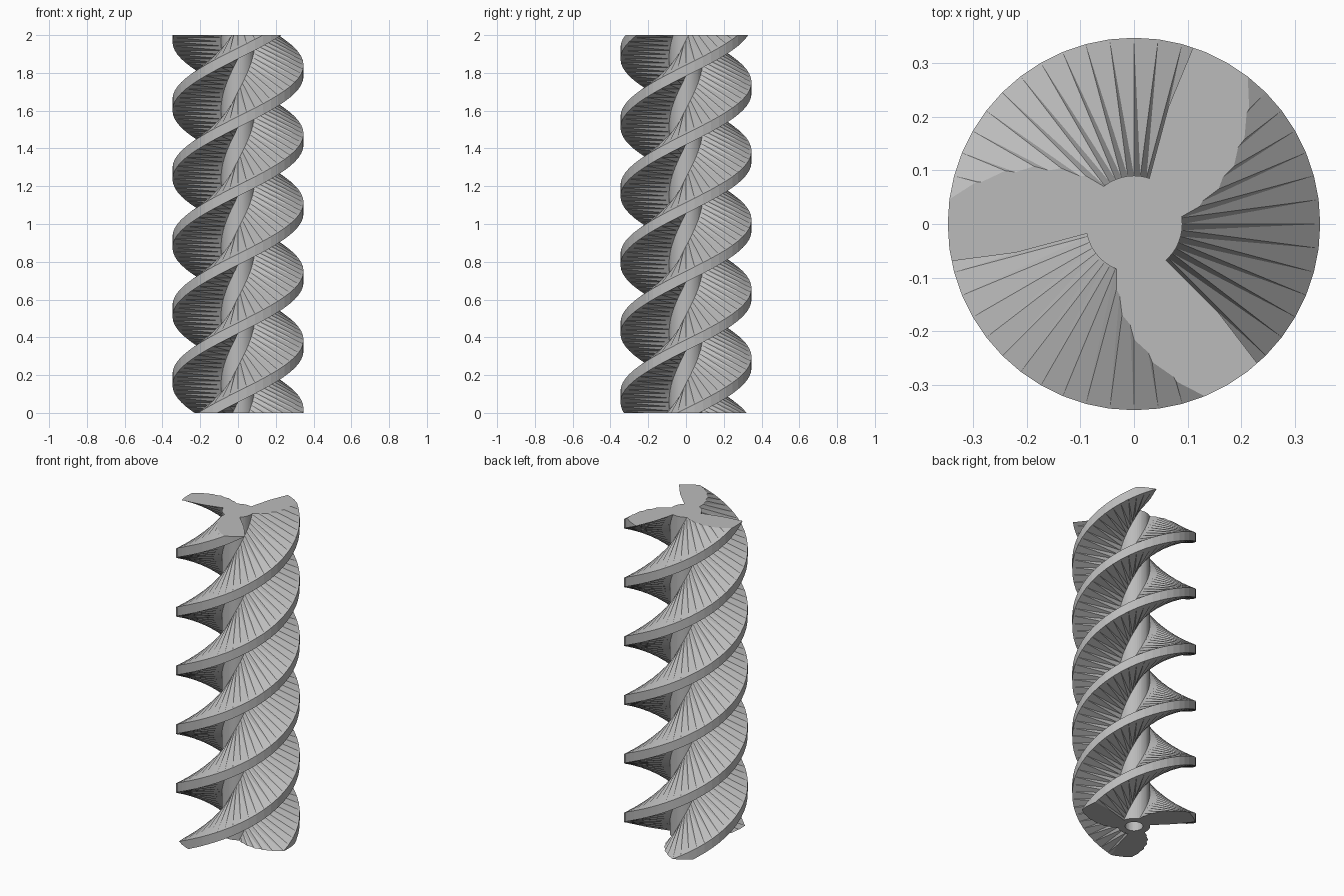
import bpy, bmesh, math
from mathutils import Vector

if "Cube" in bpy.data.objects:
    bpy.data.objects.remove(bpy.data.objects["Cube"], do_unlink=True)

HEIGHT = 2.0
TIP, ROOT, BORE = 0.347, 0.09, 0.05   # radii
STARTS, SIDES = 3, 48
LEAD = HEIGHT * 6 / 11                # rise per full turn
RIM, FOOT = 0.058, 0.19               # flight thickness at tip and root
PHASE = math.radians(71.5)            # underside angle at the top end
BORE_DEPTH = 0.3

steel = bpy.data.materials.new("grey_metal")
steel.use_nodes = True
grey = (0.5, 0.5, 0.5, 1)
steel.diffuse_color = grey
steel.node_tree.nodes["Principled BSDF"].inputs["Base Color"].default_value = grey


def polar(r, a, z):
    return Vector((r * math.cos(a), r * math.sin(a), z))


bm = bmesh.new()

# Flights: sweep underside, rim, sloped top and the core strip up to the next start
pitch = LEAD / STARTS
section = [(ROOT, 0), (TIP, 0), (TIP, RIM), (ROOT, FOOT), (ROOT, pitch)]
for start in range(STARTS):
    previous = None
    for i in range(-3 * SIDES, 2 * SIDES):
        a = math.tau * i / SIDES
        base = HEIGHT + (a - PHASE) * LEAD / math.tau + start * pitch
        column = [bm.verts.new(polar(r, a, base + dz)) for r, dz in section]
        if previous:
            for j in range(len(section) - 1):
                p, q, s, t = previous[j], column[j], column[j + 1], previous[j + 1]
                if section[j][0] <= section[j + 1][0]:
                    bm.faces.new((p, q, s))
                    bm.faces.new((p, s, t))
                else:
                    bm.faces.new((p, q, t))
                    bm.faces.new((q, s, t))
        previous = column
bmesh.ops.remove_doubles(bm, verts=bm.verts[:], dist=1e-4)

# Trim both ends square
for z, up in ((0, -1), (HEIGHT, 1)):
    bmesh.ops.bisect_plane(bm, geom=bm.verts[:] + bm.edges[:] + bm.faces[:], dist=1e-6,
                           plane_co=(0, 0, z), plane_no=(0, 0, up), clear_outer=True)

# Blind bore in the lower end
rings = [[bm.verts.new(polar(BORE, math.tau * i / 32, z)) for i in range(32)]
         for z in (0, BORE_DEPTH)]
for i in range(32):
    j = (i + 1) % 32
    bm.faces.new((rings[0][i], rings[0][j], rings[1][j], rings[1][i]))
bm.faces.new(rings[1])

# Flat end caps
for z in (0, HEIGHT):
    rim = [e for e in bm.edges if e.is_boundary and all(abs(v.co.z - z) < 1e-5 for v in e.verts)]
    bmesh.ops.triangle_fill(bm, edges=rim, use_beauty=True, normal=(0, 0, 1 if z else -1))
bmesh.ops.recalc_face_normals(bm, faces=bm.faces[:])

mesh = bpy.data.meshes.new("screw_rotor")
bm.to_mesh(mesh)
bm.free()
mesh.materials.append(steel)
rotor = bpy.data.objects.new("screw_rotor", mesh)
bpy.context.collection.objects.link(rotor)
